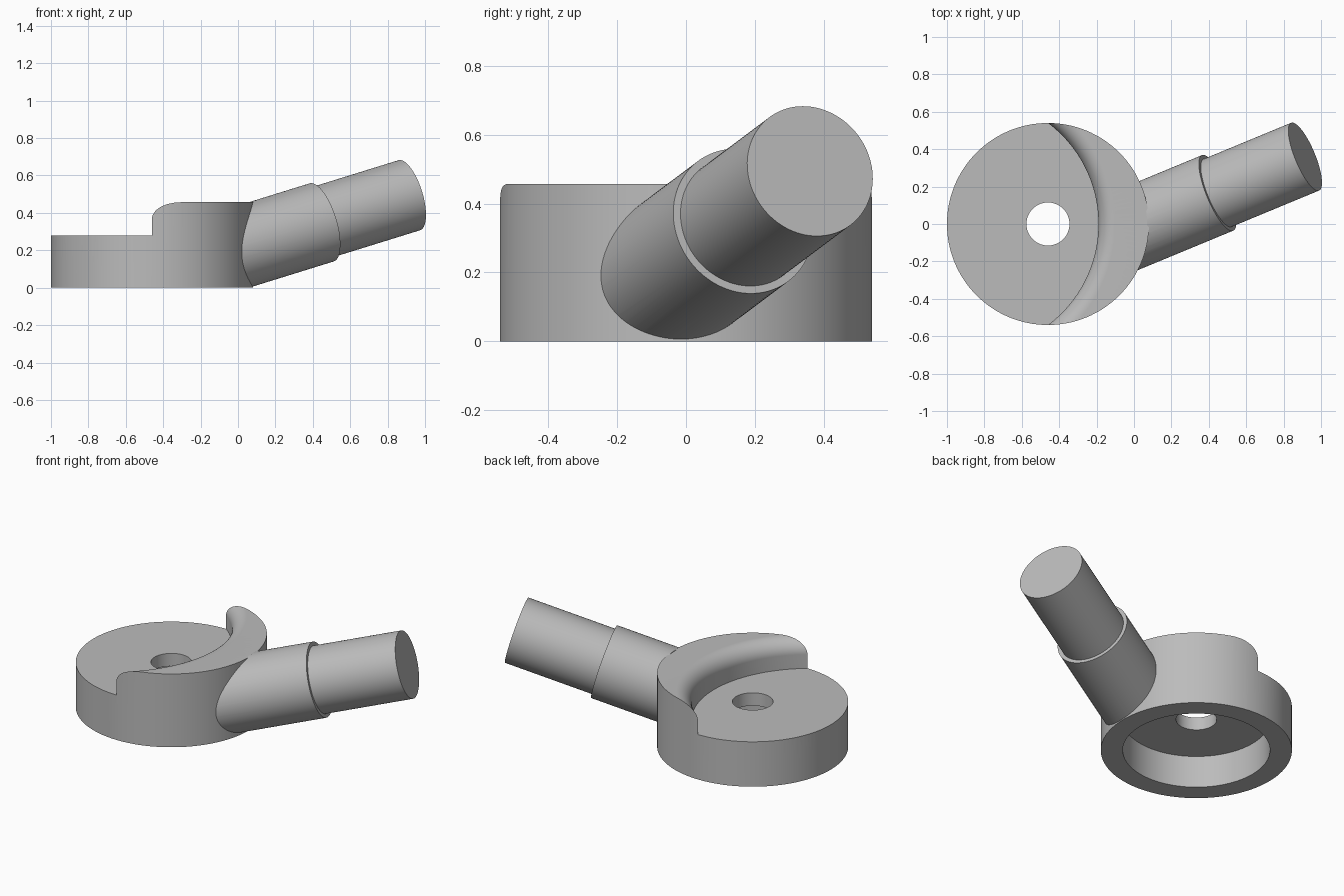
import bpy, bmesh, math
from mathutils import Vector

cube = bpy.data.objects.get("Cube")
if cube:
    bpy.data.objects.remove(cube, do_unlink=True)

grey = bpy.data.materials.new("plain_grey")
grey.diffuse_color = (0.5, 0.5, 0.5, 1)
grey.use_nodes = True
grey.node_tree.nodes["Principled BSDF"].inputs["Base Color"].default_value = (0.5, 0.5, 0.5, 1)

HUB_X, HUB_R, HUB_H, STEP_Z = -0.46, 0.54, 0.457, 0.28


def add_object(name, bm):
    bmesh.ops.remove_doubles(bm, verts=bm.verts, dist=1e-5)
    bmesh.ops.recalc_face_normals(bm, faces=bm.faces)
    mesh = bpy.data.meshes.new(name)
    bm.to_mesh(mesh)
    bm.free()
    mesh.materials.append(grey)
    obj = bpy.data.objects.new(name, mesh)
    bpy.context.collection.objects.link(obj)
    return obj


def lathe(name, profile, centre_x, steps=128):
    """Turn a closed (radius, z) outline about a vertical axis."""
    bm = bmesh.new()
    verts = [bm.verts.new((r, 0, z)) for r, z in profile]
    edges = [bm.edges.new((v, verts[i - 1])) for i, v in enumerate(verts)]
    bmesh.ops.spin(bm, geom=verts + edges, cent=(0, 0, 0), axis=(0, 0, 1),
                   angle=math.tau, steps=steps, use_duplicate=False)
    bmesh.ops.remove_doubles(bm, verts=bm.verts, dist=1e-5)
    bmesh.ops.translate(bm, verts=bm.verts, vec=(centre_x, 0, 0))
    return add_object(name, bm)


def rod(name, start, end, radius):
    """Cylinder between two points, trimmed flat at the ground."""
    axis = end - start
    bm = bmesh.new()
    bmesh.ops.create_cone(bm, cap_ends=True, segments=96, radius1=radius,
                          radius2=radius, depth=axis.length)
    bm.transform(axis.to_track_quat('Z', 'Y').to_matrix().to_4x4())
    bmesh.ops.translate(bm, verts=bm.verts, vec=(start + end) / 2)
    cut = bmesh.ops.bisect_plane(bm, geom=bm.verts[:] + bm.edges[:] + bm.faces[:],
                                 plane_co=(0, 0, 0), plane_no=(0, 0, -1), clear_outer=True)
    rim = [g for g in cut["geom_cut"] if isinstance(g, bmesh.types.BMEdge)]
    if rim:
        bmesh.ops.holes_fill(bm, edges=rim)
    return add_object(name, bm)


def activate(obj):
    bpy.ops.object.select_all(action='DESELECT')
    obj.select_set(True)
    bpy.context.view_layer.objects.active = obj


def subtract(obj, cutter):
    cutter.hide_render = True
    mod = obj.modifiers.new("cut", 'BOOLEAN')
    mod.operation, mod.solver, mod.object = 'DIFFERENCE', 'EXACT', cutter
    activate(obj)
    bpy.ops.object.modifier_apply(modifier=mod.name)
    bpy.data.objects.remove(cutter, do_unlink=True)


# Round hub with a hollow underside and a centre hole
hub = lathe("hub", [(0.115, 0.2), (0.416, 0.2), (0.416, 0), (HUB_R, 0),
                    (HUB_R, HUB_H), (0.115, HUB_H)], HUB_X)

# Lowered deck, leaving a raised crescent with a rounded inner lip
wall_r, lip = 0.675, 0.09
arc = [(wall_r + lip - lip * math.cos(a), HUB_H - lip + lip * math.sin(a))
       for a in (math.pi / 2 * i / 12 for i in range(13))]
deck_cutter = lathe("deck_cutter", [(0, STEP_Z), (wall_r, STEP_Z)] + arc
                    + [(wall_r + lip, 0.6), (0, 0.6)], HUB_X - 0.405, 192)
subtract(hub, deck_cutter)

# Slanted handle: wide collar growing out of the hub, then a thinner shaft
tip = Vector((0.915, 0.36, 0.494))
slope = Vector((1, 0.414, 0.31))
collar_end = tip - slope * 0.468
collar = rod("collar", tip - slope * 1.15, collar_end, 0.2185)
hub_cutter = lathe("hub_cutter", [(0, -0.3), (HUB_R - 0.01, -0.3),
                                  (HUB_R - 0.01, 0.8), (0, 0.8)], HUB_X)
subtract(collar, hub_cutter)
shaft = rod("shaft", collar_end - slope * 0.05, tip, 0.196)

# Smooth shading with crisp edges
for part in (hub, collar, shaft):
    activate(part)
    bpy.ops.object.shade_smooth_by_angle(angle=math.radians(30))
    weighted = part.modifiers.new("even_normals", 'WEIGHTED_NORMAL')
    weighted.keep_sharp = True
